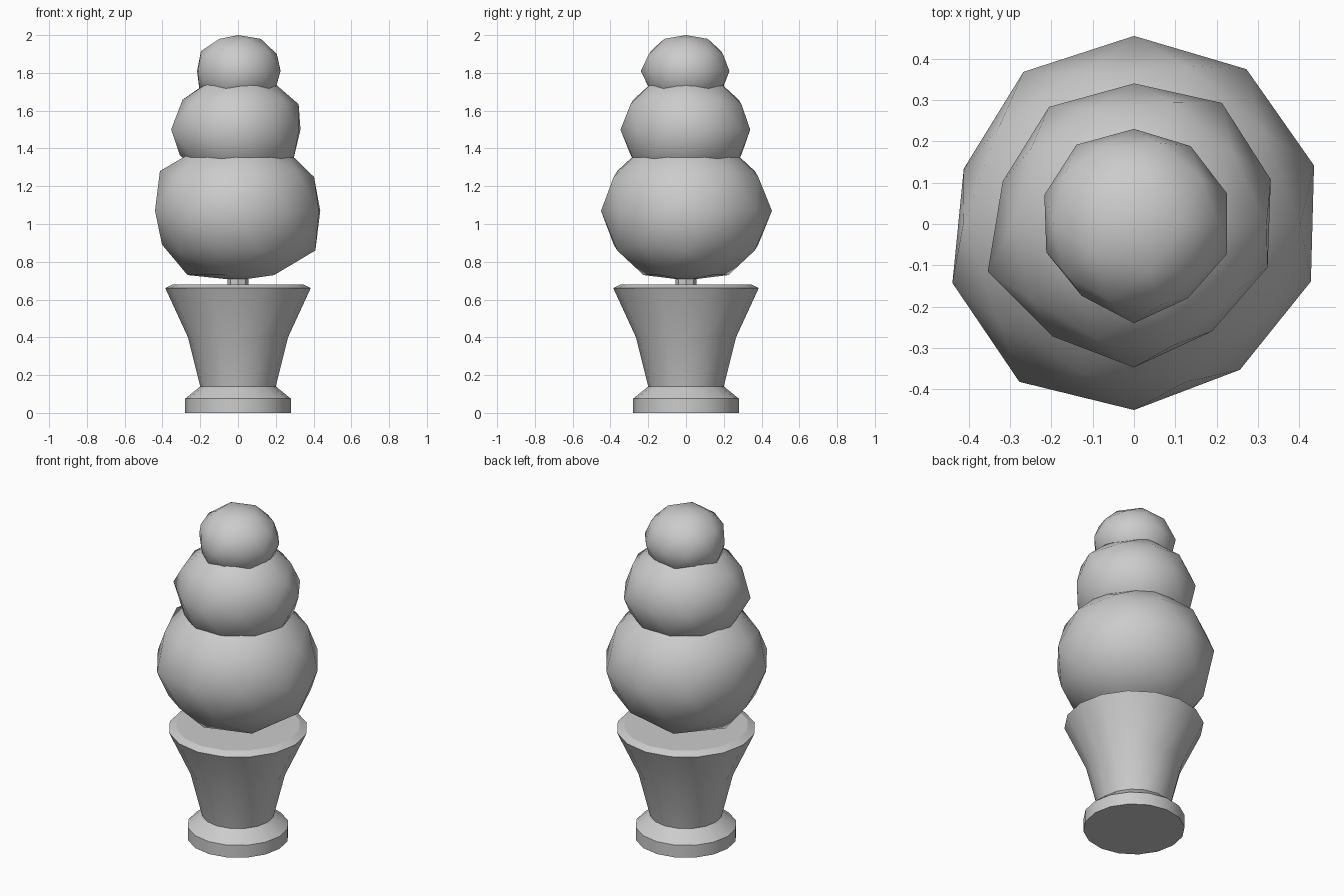
import bpy, bmesh, math

if "Cube" in bpy.data.objects:
    bpy.data.objects.remove(bpy.data.objects["Cube"])


def finish(name, bm, angle):
    bmesh.ops.recalc_face_normals(bm, faces=bm.faces)
    me = bpy.data.meshes.new(name)
    bm.to_mesh(me)
    bm.free()
    ob = bpy.data.objects.new(name, me)
    bpy.context.collection.objects.link(ob)
    bpy.ops.object.select_all(action='DESELECT')
    ob.select_set(True)
    bpy.context.view_layer.objects.active = ob
    bpy.ops.object.shade_smooth_by_angle(angle=math.radians(angle))
    return ob


def lathe(name, profile, sides):
    bm = bmesh.new()
    rings = []
    for r, z in profile:
        rings.append([bm.verts.new((r * math.cos(math.tau * i / sides),
                                    r * math.sin(math.tau * i / sides), z))
                      for i in range(sides)])
    for a, b in zip(rings, rings[1:]):
        for i in range(sides):
            j = (i + 1) % sides
            bm.faces.new((a[i], a[j], b[j], b[i]))
    bm.faces.new(rings[0][::-1])
    bm.faces.new(rings[-1])
    return finish(name, bm, 25)


def foliage(name, z, rz, mean, equator, tweaks):
    """Lumpy icosphere: equator radii every 36 deg from 18 deg, plus
    tweaks {(ring z * 100, angle): (radial scale, height scale)}."""
    bm = bmesh.new()
    bmesh.ops.create_icosphere(bm, subdivisions=2, radius=1)
    for v in bm.verts:
        x, y, h = v.co
        ang = math.degrees(math.atan2(y, x)) % 360
        r = mean * math.hypot(x, y)
        if abs(h) < 0.05:
            r = equator[round((ang - 18) / 36) % 10]
        near_pole = abs(h) > 0.98
        key = (round(h * 100), 0 if near_pole else round(ang) % 360)
        fr, fh = tweaks.get(key, (1, 1))
        a = math.radians(ang)
        v.co = (r * fr * math.cos(a), r * fr * math.sin(a), z + h * rz * fh)
    return finish(name, bm, 80)


# Planter with foot, flared bowl and slightly raised soil
lathe("planter", [(0.28, 0), (0.28, 0.075), (0.2, 0.14), (0.265, 0.4),
                  (0.385, 0.66), (0.345, 0.68)], 16)

# Trunk
lathe("trunk", [(0.055, 0.67), (0.055, 0.9)], 8)

# Three clipped foliage balls
foliage("lower_foliage", 1.07, 0.4, 0.45,
        [.458, .463, .455, .455, .433, .462, .472, .45, .436, .45],
        {(-100, 0): (1, .92), (-53, 0): (1.07, 1), (53, 180): (1.08, 1),
         (-85, 180): (1.13, 1)})
foliage("middle_foliage", 1.5, 0.3, 0.345,
        [.348, .362, .34, .35, .334, .372, .336, .347, .321, .34],
        {(45, 0): (1.04, 1), (85, 180): (.95, 1), (85, 144): (1.05, 1)})
foliage("upper_foliage", 1.81, 0.2, 0.23,
        [.237, .233, .23, .237, .228, .223, .215, .24, .222, .236],
        {(100, 0): (1, .95)})
